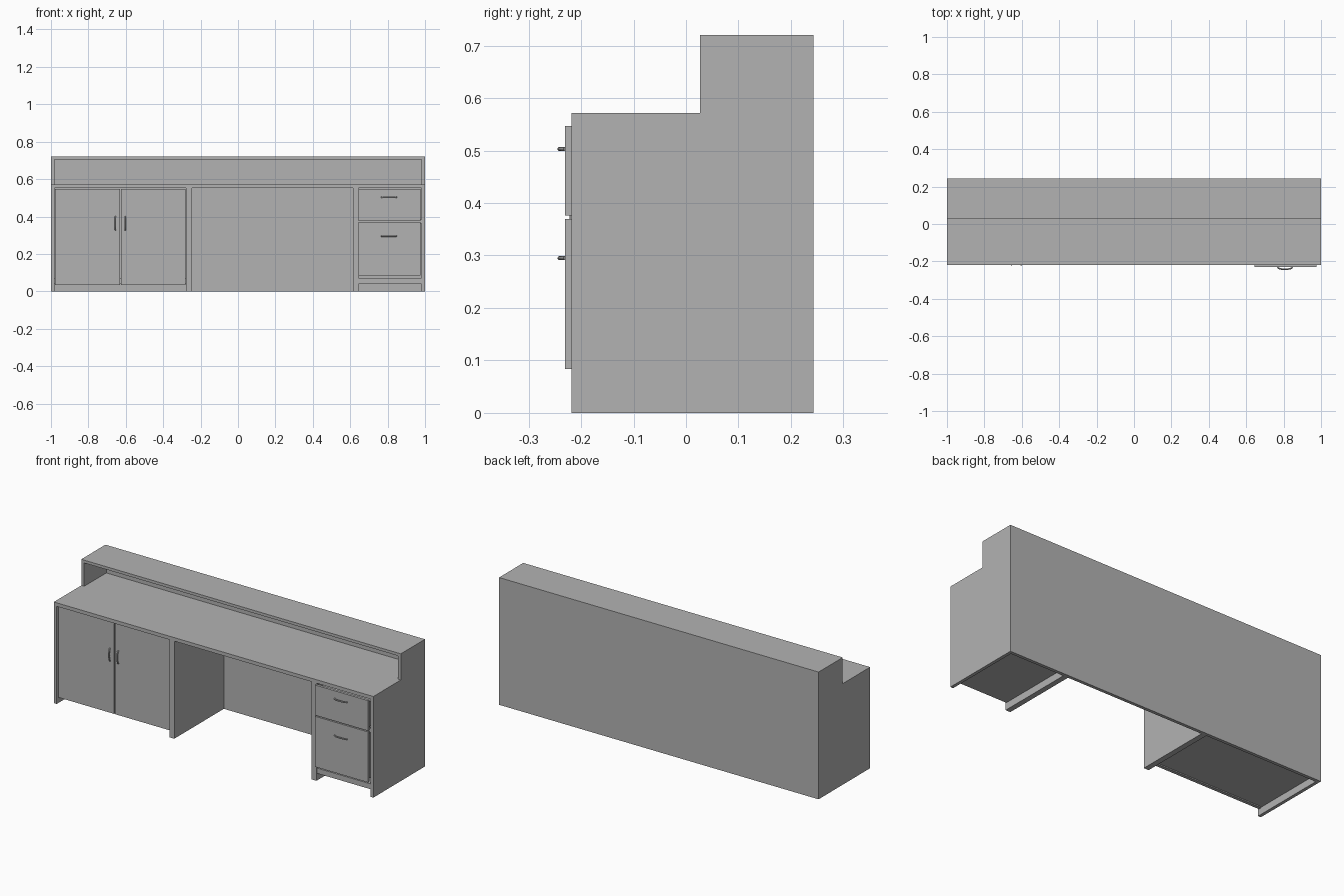
import bpy
import bmesh
from mathutils import Vector

cube = bpy.data.objects.get("Cube")
if cube:
    bpy.data.objects.remove(cube, do_unlink=True)

grey = bpy.data.materials.new("plain grey")
grey.use_nodes = True
colour = (0.45, 0.45, 0.45, 1)
grey.diffuse_color = colour
grey.node_tree.nodes["Principled BSDF"].inputs["Base Color"].default_value = colour

# Main dimensions
FRONT, BACK = -0.218, 0.243
HUTCH = 0.027            # front of the raised shelf
COUNTER, TOP = 0.572, 0.72
T = 0.018                # board thickness
UNDER = COUNTER - 0.02   # underside of the counter
INNER = 1 - T            # inner face of the end panels
BACK_IN = BACK - T


def add_mesh(name, bm):
    bmesh.ops.recalc_face_normals(bm, faces=bm.faces)
    mesh = bpy.data.meshes.new(name)
    bm.to_mesh(mesh)
    bm.free()
    mesh.materials.append(grey)
    obj = bpy.data.objects.new(name, mesh)
    bpy.context.collection.objects.link(obj)
    return obj


def board(name, x, y, z):
    """Box between the given x, y and z limits."""
    bm = bmesh.new()
    bmesh.ops.create_cube(bm, size=1)
    for v in bm.verts:
        v.co = Vector([(lo + hi) / 2 + c * (hi - lo)
                       for c, (lo, hi) in zip(v.co, (x, y, z))])
    return add_mesh(name, bm)


def end_panel(name, x0, x1):
    """Stepped side profile extruded across its thickness."""
    profile = [(FRONT, 0), (BACK, 0), (BACK, TOP), (HUTCH, TOP),
               (HUTCH, COUNTER), (FRONT, COUNTER)]
    bm = bmesh.new()
    face = bm.faces.new([bm.verts.new((x0, y, z)) for y, z in profile])
    out = bmesh.ops.extrude_face_region(bm, geom=[face])
    moved = [g for g in out["geom"] if isinstance(g, bmesh.types.BMVert)]
    bmesh.ops.translate(bm, verts=moved, vec=(x1 - x0, 0, 0))
    return add_mesh(name, bm)


def handle(name, centre, along, half, reach):
    """Bowed pull that rises from the surface at centre."""
    centre, along = Vector(centre), Vector(along)
    out = Vector((0, -1, 0))
    curve = bpy.data.curves.new(name, "CURVE")
    curve.dimensions = "3D"
    curve.bevel_depth = 0.004
    curve.bevel_resolution = 2
    curve.resolution_u = 6
    curve.use_fill_caps = True
    spline = curve.splines.new("BEZIER")
    spline.bezier_points.add(4)
    path = [(-1, 0), (-0.85, 0.55), (0, 1), (0.85, 0.55), (1, 0)]
    for p, (a, b) in zip(spline.bezier_points, path):
        p.co = centre + along * a * half + out * b * (reach - 0.004)
        p.handle_left_type = p.handle_right_type = "AUTO"
    curve.materials.append(grey)
    obj = bpy.data.objects.new(name, curve)
    bpy.context.collection.objects.link(obj)
    bpy.ops.object.select_all(action="DESELECT")
    obj.select_set(True)
    bpy.context.view_layer.objects.active = obj
    bpy.ops.object.convert(target="MESH")
    bpy.ops.object.shade_smooth_by_angle()


# Carcass
end_panel("right_end_panel", -1, -INNER)
end_panel("left_end_panel", INNER, 1)
board("back_panel", (-INNER, INNER), (BACK_IN, BACK), (0, TOP))
board("counter", (-INNER, INNER), (FRONT, BACK_IN), (UNDER, COUNTER))
board("raised_shelf", (-INNER, INNER), (HUTCH, BACK_IN), (TOP - 0.016, TOP))

# Kneehole partitions and cabinet floors
board("right_partition", (-0.277, -0.246), (FRONT, BACK_IN), (0, UNDER))
board("left_partition", (0.614, 0.644), (FRONT, BACK_IN), (0, UNDER))
board("door_cabinet_floor", (-INNER, -0.277), (-0.19, BACK_IN), (0.04, 0.07))
board("drawer_cabinet_floor", (0.644, INNER), (FRONT + 0.005, BACK_IN), (0.04, 0.07))

# Inset doors with upright pulls either side of the gap
DOOR = FRONT + 0.01
for name, x0, x1, hx in (("right_door", -0.979, -0.63, -0.655),
                         ("left_door", -0.625, -0.28, -0.603)):
    board(name, (x0, x1), (DOOR, DOOR + T), (0.034, 0.548))
    handle(name + "_handle", (hx, DOOR, 0.363), (0, 0, 1), 0.036, 0.014)

# Overlaid drawers with level pulls, and the rail behind their gap
DRAWER = -0.231
for name, z0, z1, hz in (("upper_drawer", 0.376, 0.547, 0.503),
                         ("lower_drawer", 0.084, 0.37, 0.295)):
    board(name, (0.645, 0.975), (DRAWER, FRONT + 0.002), (z0, z1))
    board(name + "_box", (0.655, 0.965), (FRONT + 0.002, 0.2), (z0 + 0.01, z1 - 0.02))
    handle(name + "_handle", (0.807, DRAWER, hz), (1, 0, 0), 0.04, 0.014)
board("drawer_rail", (0.644, INNER), (FRONT + 0.002, FRONT + 0.02), (0.362, 0.384))
